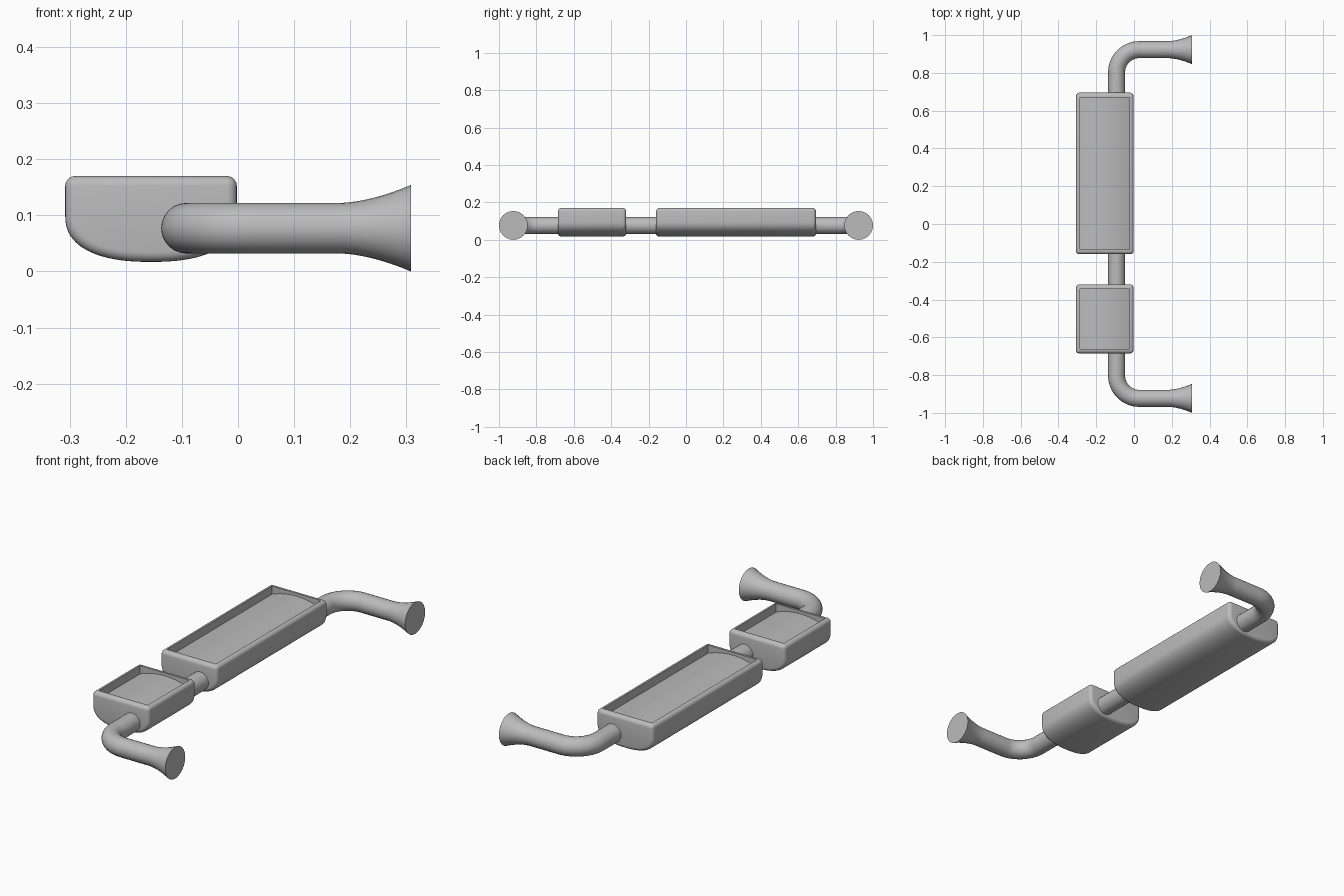
import bpy, bmesh
from math import cos, sin, pi

if "Cube" in bpy.data.objects:
    bpy.data.objects.remove(bpy.data.objects["Cube"])

grey = bpy.data.materials.new("satin_grey")
grey.use_nodes = True
COLOUR = (0.5, 0.5, 0.5, 1)
grey.diffuse_color = COLOUR
grey.node_tree.nodes["Principled BSDF"].inputs["Base Color"].default_value = COLOUR

TOP, MID_X, HALF = 0.17, -0.155, 0.153
PIPE_X, PIPE_Z, PIPE_R = -0.092, 0.077, 0.045
BEND_Y, BEND_R = 0.923, 0.12


def select_only(ob):
    bpy.ops.object.select_all(action='DESELECT')
    ob.select_set(True)
    bpy.context.view_layer.objects.active = ob


def finish(ob):
    select_only(ob)
    bpy.ops.object.shade_smooth_by_angle(angle=0.6)


def extrude_profile(name, profile, y0, y1, bevel=0):
    """Extrude an (x, z) outline along y and round its sharp edges."""
    bm = bmesh.new()
    face = bm.faces.new([bm.verts.new((x, y0, z)) for x, z in profile])
    ext = bmesh.ops.extrude_face_region(bm, geom=[face])["geom"]
    moved = [v for v in ext if isinstance(v, bmesh.types.BMVert)]
    bmesh.ops.translate(bm, verts=moved, vec=(0, y1 - y0, 0))
    bmesh.ops.recalc_face_normals(bm, faces=bm.faces)
    if bevel:
        sharp = [e for e in bm.edges if e.calc_face_angle(0) > 1]
        bmesh.ops.bevel(bm, geom=sharp, offset=bevel, segments=5,
                        profile=0.5, affect='EDGES')
    mesh = bpy.data.meshes.new(name)
    bm.to_mesh(mesh)
    bm.free()
    ob = bpy.data.objects.new(name, mesh)
    bpy.context.collection.objects.link(ob)
    mesh.materials.append(grey)
    return ob


def tray(name, y0, y1):
    # Body: straight upper sides running into a full rounded belly
    n, shoulder, depth, power = 40, 0.1, 0.083, 2.4
    body = [(MID_X - HALF, TOP)]
    for i in range(n + 1):
        a = pi * i / n
        c, s = cos(a), sin(a)
        x = -HALF * abs(c) ** (2 / power) * (1 if c > 0 else -1)
        body.append((MID_X + x, shoulder - depth * max(s, 0) ** (2 / power)))
    body.append((MID_X + HALF, TOP))
    ob = extrude_profile(name, body, y0, y1, 0.018)

    # Recess with a gently crowned floor
    w = HALF - 0.021
    cut = [(MID_X + w, TOP + 0.1), (MID_X - w, TOP + 0.1)]
    for i in range(25):
        u = -1 + i / 12
        cut.append((MID_X + w * u, TOP - 0.014 - 0.026 * u * u))
    cutter = extrude_profile("recess_cutter", cut, y0 + 0.024, y1 - 0.024)
    cutter.hide_render = True
    mod = ob.modifiers.new("recess", 'BOOLEAN')
    mod.operation, mod.solver, mod.object = 'DIFFERENCE', 'EXACT', cutter
    select_only(ob)
    bpy.ops.object.modifier_apply(modifier="recess")
    bpy.data.objects.remove(cutter)
    finish(ob)


tray("long_tray", -0.16, 0.695)
tray("short_tray", -0.685, -0.32)

# Pipe: half of the path as (x, y, radius), mirrored for the other end
half = [(PIPE_X, 0.3, PIPE_R)]
for i in range(17):
    a = pi / 2 * i / 16
    half.append((PIPE_X + BEND_R * (1 - cos(a)),
                 BEND_Y - BEND_R * (1 - sin(a)), PIPE_R))
for i in range(15):
    t = i / 14
    half.append((0.18 + 0.128 * t, BEND_Y, PIPE_R + 0.032 * t ** 1.7))
path = [(x, -y, r) for x, y, r in reversed(half)] + half

curve = bpy.data.curves.new("support_pipe", 'CURVE')
curve.dimensions = '3D'
curve.bevel_depth = 1
curve.bevel_resolution = 10
curve.use_fill_caps = True
spline = curve.splines.new('POLY')
spline.points.add(len(path) - 1)
for p, (x, y, r) in zip(spline.points, path):
    p.co = (x, y, PIPE_Z, 1)
    p.radius = r
pipe = bpy.data.objects.new("support_pipe", curve)
bpy.context.collection.objects.link(pipe)
curve.materials.append(grey)
select_only(pipe)
bpy.ops.object.convert(target='MESH')
finish(bpy.context.view_layer.objects.active)
